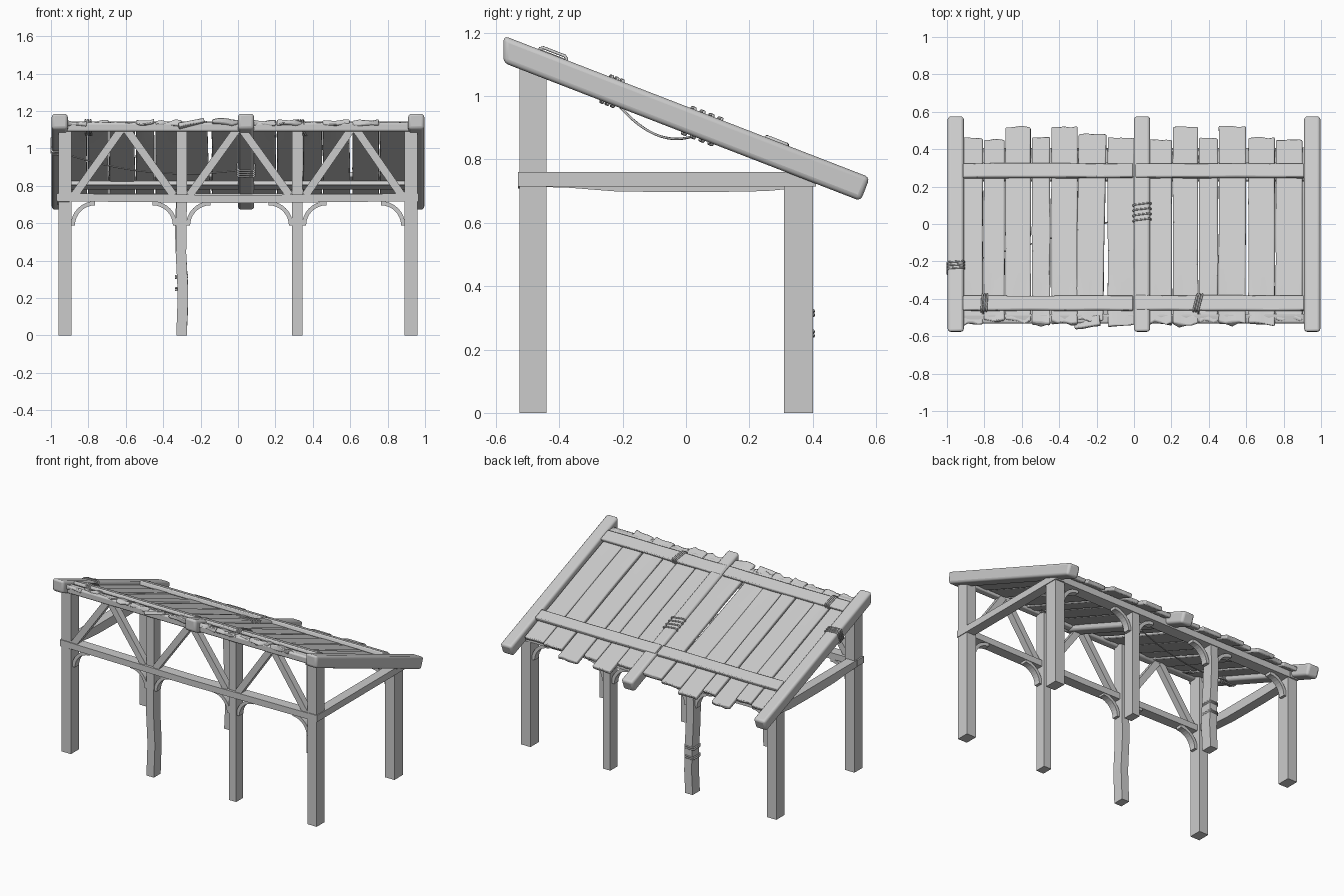
import bpy, bmesh, math, random
from mathutils import Matrix, Vector

random.seed(4)
if "Cube" in bpy.data.objects:
    bpy.data.objects.remove(bpy.data.objects["Cube"], do_unlink=True)

wood = bpy.data.materials.new("weathered_grey")
wood.use_nodes = True
wood.diffuse_color = (0.6, 0.6, 0.6, 1)
wood.node_tree.nodes["Principled BSDF"].inputs["Base Color"].default_value = (0.6, 0.6, 0.6, 1)

# Sloped roof frame: local x across, y down the slope, z normal to it
SLOPE = math.atan(0.387)
ROOF = Matrix.Translation((0, 0, 0.9675)) @ Matrix.Rotation(-SLOPE, 4, 'X')
FLAT = Matrix.Identity(4)
COS = math.cos(SLOPE)


def finish(name, bm, frame, bevel=0.0, segments=2):
    bmesh.ops.recalc_face_normals(bm, faces=bm.faces[:])
    mesh = bpy.data.meshes.new(name)
    bm.to_mesh(mesh)
    bm.free()
    mesh.materials.append(wood)
    ob = bpy.data.objects.new(name, mesh)
    bpy.context.collection.objects.link(ob)
    ob.matrix_world = frame
    if bevel:
        mod = ob.modifiers.new("worn_edges", 'BEVEL')
        mod.width, mod.segments = bevel, segments
        mod.limit_method = 'ANGLE'
        bpy.ops.object.select_all(action='DESELECT')
        ob.select_set(True)
        bpy.context.view_layer.objects.active = ob
        bpy.ops.object.shade_smooth_by_angle(angle=math.radians(40))
    return ob


def timber(name, lo, hi, frame=FLAT, cuts=(0, 0, 0), bevel=0.0, shape=None, segments=2):
    """Box between two corners, sliced along each axis and optionally reshaped."""
    lo, hi = Vector(lo), Vector(hi)
    bm = bmesh.new()
    bmesh.ops.create_cube(bm, size=1)
    for v in bm.verts:
        v.co = [lo[i] + (v.co[i] + 0.5) * (hi[i] - lo[i]) for i in range(3)]
    for axis, count in enumerate(cuts):
        normal = Vector([float(i == axis) for i in range(3)])
        for k in range(count):
            spot = lo.lerp(hi, (k + 1) / (count + 1))
            bmesh.ops.bisect_plane(bm, geom=bm.verts[:] + bm.edges[:] + bm.faces[:],
                                   plane_co=spot, plane_no=normal)
    if shape:
        for v in bm.verts:
            shape(v.co)
    return finish(name, bm, frame, bevel, segments)


def rope(name, points, frame=FLAT, closed=False, radius=0.005):
    cu = bpy.data.curves.new(name, 'CURVE')
    cu.dimensions = '3D'
    cu.bevel_depth, cu.bevel_resolution = radius, 2
    sp = cu.splines.new('POLY')
    sp.points.add(len(points) - 1)
    for p, co in zip(sp.points, points):
        p.co = (*co, 1)
    sp.use_cyclic_u = closed
    cu.materials.append(wood)
    ob = bpy.data.objects.new(name, cu)
    bpy.context.collection.objects.link(ob)
    ob.matrix_world = frame


def binding(name, centre, u, v, step, turns, frame=FLAT):
    """Several rope turns around a rectangular timber with half-extents u and v."""
    c, u, v, step = Vector(centre), Vector(u), Vector(v), Vector(step)
    corners = [(1, .8), (.8, 1), (-.8, 1), (-1, .8), (-1, -.8), (-.8, -1), (.8, -1), (1, -.8)]
    for i in range(turns):
        mid = c + step * (i - (turns - 1) / 2)
        rope(f"{name}_{i + 1}", [mid + u * a + v * b + step * 0.2 * a for a, b in corners], frame, True)


# Posts, inner ones slimmer
POSTS = [(-0.925, 0.035), (-0.302, 0.028), (0.318, 0.028), (0.925, 0.035)]
for row, y0, y1, top in (("front", -0.525, -0.44, 1.1), ("back", 0.31, 0.4, 0.73)):
    for i, (x, w) in enumerate(POSTS):
        inset = 0.012 if i in (1, 2) else 0
        def lean(co, i=i):
            if i == 1 and 0.1 < co.z < 0.6:
                co.x += 0.008 * math.sin(co.z * 8)
        timber(f"{row}_post_{i + 1}", (x - w, y0 + inset, 0), (x + w, y1, top),
               cuts=(0, 0, 4), shape=lean)


# Horizontal frame beams, some of them sagging
def sag_x(co):
    co.z -= 0.01 * (1 - abs(co.x))


def sag_y(co):
    if co.z < 0.73:
        co.z -= 0.018 * max(0, 1 - (co.y / 0.4) ** 4)


timber("front_beam", (-0.97, -0.53, 0.718), (0.955, -0.46, 0.76), cuts=(5, 0, 0), shape=sag_x)
timber("back_beam", (-0.96, 0.325, 0.715), (0.96, 0.405, 0.76))
timber("front_top_beam", (-0.93, -0.532, 1.09), (0.93, -0.48, 1.138), bevel=0.01)
timber("right_side_beam", (-0.965, -0.53, 0.715), (-0.9, 0.41, 0.76), cuts=(0, 5, 0), shape=sag_y)
timber("left_side_beam", (0.9, -0.53, 0.715), (0.965, 0.41, 0.76))

# Diagonal braces in the front truss
for i in range(3):
    x0 = POSTS[i][0] + POSTS[i][1] + 0.015
    x1 = POSTS[i + 1][0] - POSTS[i + 1][1] - 0.015
    apex = (x0 + x1) / 2
    for side, foot, head in (("a", x0, apex - 0.015), ("b", x1, apex + 0.015)):
        p, q = Vector((foot, -0.502, 0.75)), Vector((head, -0.502, 1.1))
        d = q - p
        turn = Matrix.Rotation(math.atan2(d.x, d.z), 4, 'Y')
        timber(f"truss_brace_{i + 1}{side}", (-0.021, -0.022, 0), (0.021, 0.022, d.length),
               Matrix.Translation(p) @ turn)

# Curved knee braces under the beams
def knee(name, x, y, direction, r=0.13, thick=0.022, steps=8):
    bm = bmesh.new()
    rings = []
    for k in range(steps + 1):
        a = math.pi / 2 * k / steps
        rings.append([bm.verts.new((x + direction * (r - rad * math.cos(a)), y + dy,
                                    0.718 - r + rad * math.sin(a)))
                      for rad, dy in ((r, -0.022), (r, 0.022), (r - thick, 0.022), (r - thick, -0.022))])
    for a, b in zip(rings, rings[1:]):
        for j in range(4):
            bm.faces.new((a[j], a[(j + 1) % 4], b[(j + 1) % 4], b[j]))
    bm.faces.new(rings[0])
    bm.faces.new(rings[-1])
    finish(name, bm, FLAT)


for row, y in (("front", -0.485), ("back", 0.36)):
    for i, (x, w) in enumerate(POSTS):
        for d in (-1, 1):
            if abs(x + d * 0.2) < 1:
                knee(f"{row}_knee_{i + 1}{'r' if d < 0 else 'l'}", x + d * (w - 0.004), y, d)


# Rafters, plumb cut at the high end
def plumb(co):
    if co.y < -0.5 and co.z < -0.04:
        co.y += 0.03


for name, x in (("right", -0.953), ("middle", 0.043), ("left", 0.953)):
    timber(f"{name}_rafter", (x - 0.043, -0.617, -0.08), (x + 0.043, 0.622, 0), ROOF,
           bevel=0.016, shape=plumb, segments=3)

# Roof planks: left edge, right edge, lower end
PLANKS = [(-.915, -.808, .47), (-.803, -.692, .46), (-.688, -.552, .53), (-.546, -.448, .47),
          (-.442, -.302, .53), (-.296, -.148, .49), (-.14, .004, .47), (.08, .203, .46),
          (.208, .343, .53), (.348, .449, .47), (.453, .598, .53), (.612, .753, .47), (.758, .9, .46)]
for i, (x0, x1, end) in enumerate(PLANKS):
    start = random.uniform(-0.535, -0.505)
    lift = random.uniform(-0.004, 0.004)
    def wear(co, i=i, lift=lift):
        co.z += lift
        if co.y < -0.5:
            co.y += random.uniform(-0.012, 0.016)
            co.z += random.uniform(-0.006, 0.006)
        elif co.y > 0.48:
            co.y += random.uniform(-0.005, 0.005)
        else:
            co.x += random.uniform(-0.002, 0.002)
        if i == 5:
            co.x -= 0.016 * (0.5 - co.y)
    timber(f"roof_plank_{i + 1}", (x0, start / COS, -0.046), (x1, end / COS, -0.018), ROOF,
           cuts=(3, 5, 0), bevel=0.007, shape=wear)


# Battens over and under the planks
def rough(co):
    co.y += random.uniform(-0.003, 0.003)


for side, x0, x1 in (("right", -0.915, -0.005), ("left", 0.007, 0.91)):
    timber(f"upper_batten_{side}", (x0, -0.492, -0.022), (x1, -0.408, 0.002), ROOF,
           cuts=(4, 0, 0), bevel=0.007, shape=rough)
    timber(f"lower_batten_{side}", (x0, 0.268, -0.022), (x1, 0.347, 0.008), ROOF,
           cuts=(4, 0, 0), bevel=0.007, shape=rough)
timber("under_batten", (-0.91, 0.268, -0.07), (0.91, 0.345, -0.044), ROOF, bevel=0.005)

# Loose broken board hanging at the high edge
timber("broken_board", (-0.07, -0.03, -0.012), (0.07, 0.03, 0.012),
       Matrix.Translation((-0.25, -0.525, 1.13)) @ Matrix.Rotation(-0.2, 4, 'Y')
       @ Matrix.Rotation(0.15 , 4, 'Z') @ Matrix.Rotation(-SLOPE, 4, 'X'),
       cuts=(2, 0, 0), bevel=0.006, shape=rough)

# Rope bindings and the slack line between two rafters
binding("middle_rafter_rope", (0.043, 0.07, -0.04), (0.046, 0, 0), (0, 0, 0.044), (0, 0.03, 0), 4, ROOF)
binding("right_rafter_rope", (-0.953, -0.235, -0.04), (0.046, 0, 0), (0, 0, 0.044), (0, 0.018, 0), 3, ROOF)
binding("right_batten_rope", (-0.8, -0.45, -0.02), (0, 0.045, 0), (0, 0, 0.03), (0.013, 0, 0), 3, ROOF)
binding("left_batten_rope", (0.342, -0.45, -0.02), (0.008, 0.045, 0), (0, 0, 0.03), (0.013, 0, 0), 3, ROOF)
binding("back_post_rope_low", (-0.302, 0.361, 0.25), (0.031, 0, 0), (0, 0.041, 0), (0, 0, 0.012), 2)
binding("back_post_rope_high", (-0.302, 0.361, 0.315), (0.031, 0, 0), (0, 0.041, 0), (0, 0, 0.012), 2)
a, b = Vector((-0.95, -0.22, 0.98)), Vector((0.04, 0.06, 0.89))
rope("slack_rope", [a.lerp(b, t / 16) - Vector((0, 0, 0.25 * (t / 16) * (1 - t / 16))) for t in range(17)],
     radius=0.004)
